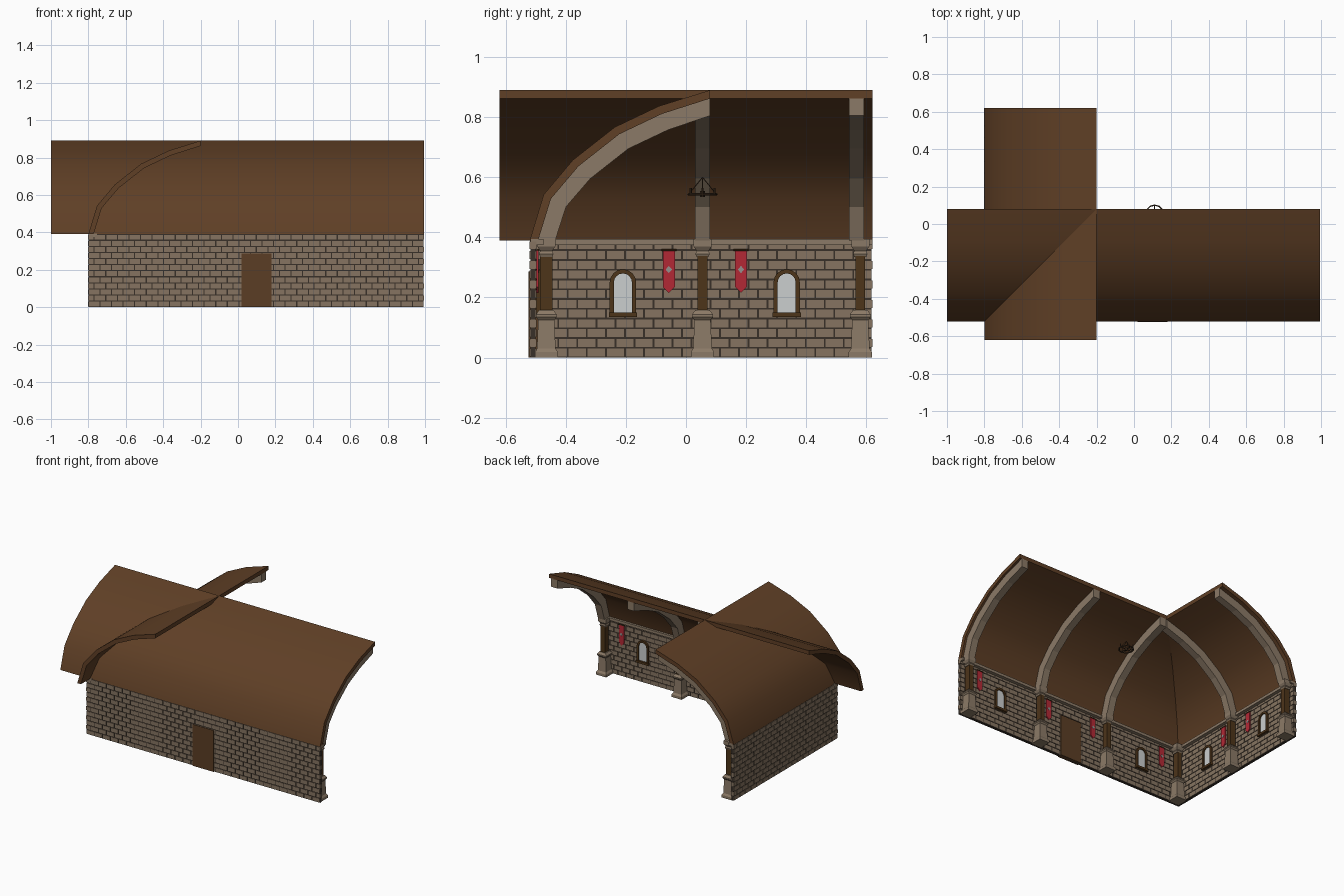
import bpy, bmesh, math
from mathutils import Vector, Matrix

if "Cube" in bpy.data.objects:
    bpy.data.objects.remove(bpy.data.objects["Cube"])

def mat(name, r, g, b):
    m = bpy.data.materials.new(name)
    m.diffuse_color = (r, g, b, 1)
    m.use_nodes = True
    m.node_tree.nodes["Principled BSDF"].inputs["Base Color"].default_value = m.diffuse_color
    return m

ROOF = mat("roof brown", .115, .05, .019)
BRICK = mat("brick tan", .24, .175, .12)
MORTAR = mat("mortar dark", .04, .03, .022)
STONE = mat("stone trim", .26, .195, .135)
WOOD = mat("dark wood", .075, .035, .01)
DOOR = mat("door brown", .105, .048, .018)
RED = mat("banner red", .45, .022, .036)
PANE = mat("window pane", .6, .62, .62)
GREY = mat("emblem grey", .3, .28, .27)
IRON = mat("iron brown", .05, .028, .014)

# Wall coordinates: u along the wall, d inward from its outer face, z up
def at(wall, u, d, z):
    return Vector((u, -.52 + d, z)) if wall == "front" else Vector((-.8 + d, u, z))

def loft(bm, loops):
    rings = [[bm.verts.new(p) for p in l] for l in loops]
    n = len(rings[0])
    for a, b in zip(rings, rings[1:]):
        for i in range(n):
            bm.faces.new((a[i], a[(i + 1) % n], b[(i + 1) % n], b[i]))
    bm.faces.new(rings[0])
    bm.faces.new(rings[-1])

def box(bm, wall, u0, u1, d0, d1, z0, z1):
    loft(bm, [[at(wall, u, d, z) for u, d in ((u0, d0), (u1, d0), (u1, d1), (u0, d1))]
              for z in (z0, z1)])

def plate(bm, wall, pts, d0, d1):
    loft(bm, [[at(wall, u, d, z) for u, z in pts] for d in (d0, d1)])

def rod(bm, a, b, r, n=6):
    a, b = Vector(a), Vector(b)
    q = (b - a).to_track_quat('Z', 'Y')
    m = Matrix.Translation((a + b) / 2) @ q.to_matrix().to_4x4()
    bmesh.ops.create_cone(bm, cap_ends=True, segments=n, radius1=r, radius2=r,
                          depth=(b - a).length, matrix=m)

def finish(bm, name, material, smooth=False):
    bmesh.ops.recalc_face_normals(bm, faces=bm.faces)
    me = bpy.data.meshes.new(name)
    bm.to_mesh(me)
    bm.free()
    me.materials.append(material)
    ob = bpy.data.objects.new(name, me)
    bpy.context.collection.objects.link(ob)
    if smooth:
        bpy.ops.object.select_all(action='DESELECT')
        ob.select_set(True)
        bpy.context.view_layer.objects.active = ob
        bpy.ops.object.shade_smooth_by_angle(angle=math.radians(35))
    return ob

# Half-vault profile (d, z) and its inward offset
ARC = [(0, .39), (.046, .542), (.143, .657), (.283, .767), (.43, .837), (.6, .89)]

def offset(t):
    out = []
    for i, (d, z) in enumerate(ARC):
        a, b = ARC[max(i - 1, 0)], ARC[min(i + 1, 5)]
        n = Vector((b[1] - a[1], a[0] - b[0])).normalized()
        if i == 0: n = Vector((1, 0))
        if i == 5: n = Vector((0, -1))
        out.append((d + n.x * t, z + n.y * t))
    return out

def vault(bm, wall, u0, u1, t0, t1):
    prof = offset(t0) + offset(t1)[::-1]
    loft(bm, [[at(wall, u, d, z) for d, z in prof] for u in (u0, u1)])

# Layout of each wall
WALLS = {
    "front": dict(span=(-.8, .995), pillars=(-.745, -.17, .37, .95), ribs=(-.17, .37, .955),
                  windows=(-.475, .675), banners=(-.64, -.08, .28, .84), roof=(-1, .995)),
    "left": dict(span=(-.52, .62), pillars=(.055, .58), ribs=(.055, .567),
                 windows=(-.21, .335), banners=(-.42, -.057, .183, .47)[1:3], roof=(-.62, .62)),
}
IN = .022   # inner brick face
ROWS = 12
H = .39 / ROWS

for wall, w in WALLS.items():
    u0, u1 = w["span"]
    # Mortar core and staggered bricks showing on both sides
    bm = bmesh.new()
    box(bm, wall, u0 + .002, u1 - .002, .002, IN - .003, 0, .39)
    finish(bm, wall + "_wall_core", MORTAR)
    bm = bmesh.new()
    n = round((u1 - u0) / .062)
    L = (u1 - u0) / n
    for r in range(ROWS):
        for i in range(n + r % 2):
            a = max(u0, u0 + (i - .5 * (r % 2)) * L + .003)
            b = min(u1, u0 + (i + 1 - .5 * (r % 2)) * L - .003)
            box(bm, wall, a, b, -.001, IN, r * H + .003, (r + 1) * H - .003)
    finish(bm, wall + "_wall_bricks", BRICK)

    # Stone cornice at the wall top
    bm = bmesh.new()
    box(bm, wall, u0, u1, .004, .045, .375, .394)
    finish(bm, wall + "_cornice", STONE)

    # Roof shell and stone ribs
    bm = bmesh.new()
    vault(bm, wall, *w["roof"], 0, .028)
    finish(bm, wall + "_roof", ROOF, True)
    bm = bmesh.new()
    for u in w["ribs"]:
        vault(bm, wall, u - .025, u + .025, .024, .085)
    finish(bm, wall + "_ribs", STONE)

    # Pillars: stepped stone base and capital, wooden post
    bm, posts = bmesh.new(), bmesh.new()
    for u in w["pillars"]:
        def stack(steps):
            loft(bm, [[at(wall, u + sx * h, .055 + sy * h, z)
                       for sx, sy in ((-1, -1), (1, -1), (1, 1), (-1, 1))] for h, z in steps])
        stack([(.039, 0), (.039, .018), (.031, .03), (.027, .125), (.035, .135), (.035, .143), (.024, .158)])
        stack([(.02, .335), (.024, .345), (.02, .355), (.03, .37), (.03, .394)])
        box(posts, wall, u - .016, u + .016, .034, .076, .15, .345)
    finish(bm, wall + "_pillar_stones", STONE)
    finish(posts, wall + "_pillar_posts", WOOD)

    # Arched windows on the inner face
    frames, panes = bmesh.new(), bmesh.new()
    def arch(u, h, z0, zs):
        return [(u - h, z0), (u + h, z0)] + [
            (u + h * math.cos(t * math.pi / 8), zs + h * math.sin(t * math.pi / 8)) for t in range(9)]
    for u in w["windows"]:
        outer, inner = arch(u, .044, .148, .25), arch(u, .03, .15, .25)
        m = len(outer)
        for i in range(1, m):
            j = (i + 1) % m
            plate(frames, wall, [outer[i], outer[j], inner[j], inner[i]], IN - .002, IN + .012)
        box(frames, wall, u - .047, u + .047, IN - .002, IN + .018, .135, .15)
        plate(panes, wall, inner, IN - .002, IN + .004)
    finish(frames, wall + "_window_frames", WOOD)
    finish(panes, wall + "_window_panes", PANE)

    # Banners with rods and small emblems
    cloth, emblem, rods = bmesh.new(), bmesh.new(), bmesh.new()
    for u in w["banners"]:
        plate(cloth, wall, [(u - .02, .358), (u - .02, .235), (u, .215), (u + .02, .235), (u + .02, .358)],
              IN, IN + .007)
        plate(emblem, wall, [(u - .011, .293), (u, .281), (u + .011, .293), (u, .305)], IN + .005, IN + .009)
        rod(rods, at(wall, u - .025, IN + .006, .358), at(wall, u + .025, IN + .006, .358), .004)
    finish(cloth, wall + "_banners", RED)
    finish(emblem, wall + "_banner_emblems", GREY)
    finish(rods, wall + "_banner_rods", WOOD)

# Door, visible on both sides of the front wall
bm = bmesh.new()
box(bm, "front", .02, .18, -.005, IN + .006, 0, .287)
finish(bm, "door", DOOR)

# Hanging ring light: hoop, cross bars, cords and candles
bm = bmesh.new()
c = Vector((.11, .055, .543))
ring = [c + Vector((math.cos(i * math.pi / 6), math.sin(i * math.pi / 6), 0)) * .046 for i in range(12)]
for i in range(12):
    rod(bm, ring[i], ring[(i + 1) % 12], .004)
for i in range(0, 12, 3):
    rod(bm, c, ring[i], .003)
    rod(bm, ring[i], c + Vector((0, 0, .057)), .0015)
rod(bm, c - Vector((0, 0, .008)), c + Vector((0, 0, .012)), .008)
for i in range(0, 12, 2):
    rod(bm, ring[i], ring[i] + Vector((0, 0, .022)), .004)
finish(bm, "ring_light", IRON)
